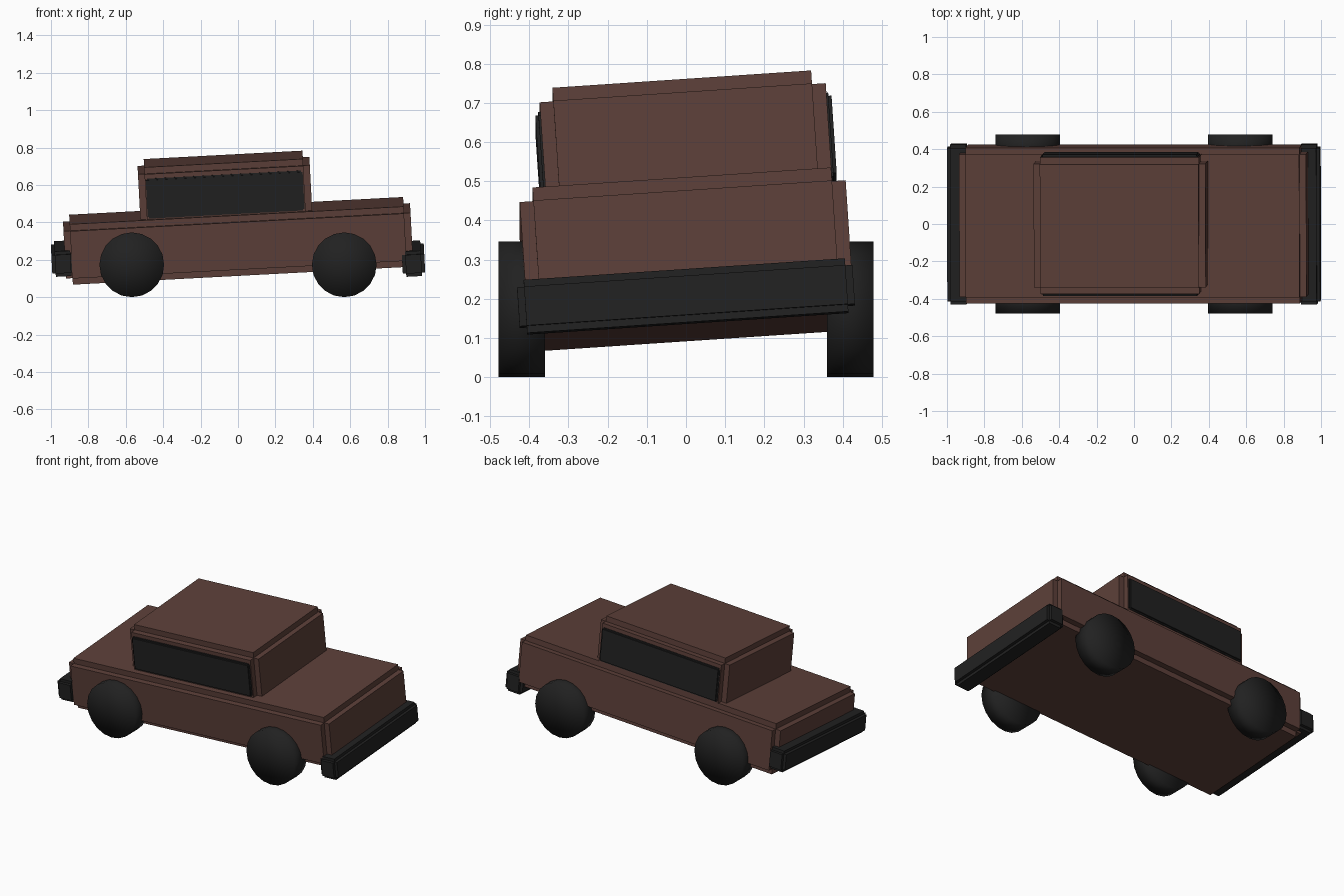
import bpy
import bmesh
import math
from mathutils import Matrix, Vector

cube = bpy.data.objects.get("Cube")
if cube:
    bpy.data.objects.remove(cube, do_unlink=True)

# Slight roll and pitch shared by every boxy part
TILT = (0.067, -0.053, 0)


def make_material(name, colour):
    mat = bpy.data.materials.new(name)
    mat.use_nodes = True
    mat.diffuse_color = (*colour, 1)
    mat.node_tree.nodes["Principled BSDF"].inputs["Base Color"].default_value = (*colour, 1)
    return mat


brown = make_material("brown_paint", (0.109, 0.051, 0.041))
black = make_material("black_rubber", (0.0152, 0.0152, 0.0152))


def finish(name, bm, mat, location, rotation):
    mesh = bpy.data.meshes.new(name)
    bm.to_mesh(mesh)
    bm.free()
    mesh.materials.append(mat)
    obj = bpy.data.objects.new(name, mesh)
    obj.location = location
    obj.rotation_euler = rotation
    bpy.context.collection.objects.link(obj)
    return obj


def stepped_box(name, mat, location, half, step):
    """Box with notched edges: three slabs, each full length on one axis."""
    bm = bmesh.new()
    for axis in range(3):
        size = Vector([2 * (h if i == axis else h - step) for i, h in enumerate(half)])
        bmesh.ops.create_cube(bm, size=1, matrix=Matrix.Diagonal(size).to_4x4())
    return finish(name, bm, mat, location, TILT)


def wheel(name, x, y):
    bm = bmesh.new()
    bmesh.ops.create_cone(bm, cap_ends=True, cap_tris=True, segments=20,
                          radius1=0.173, radius2=0.173, depth=0.119,
                          matrix=Matrix.Rotation(math.pi / 2, 4, "X"))
    for face in bm.faces:
        face.smooth = True
    return finish(name, bm, black, (x, y, 0.173), (0, 0, 0))


# Body, cabin and the side windows that poke through the cabin
stepped_box("body", brown, (0, 0, 0.301), (0.929, 0.417, 0.162), 0.035)
stepped_box("cabin", brown, (-0.07, 0, 0.577), (0.46, 0.366, 0.162), 0.035)
stepped_box("side_windows", black, (-0.07, 0, 0.573), (0.42, 0.379, 0.107), 0.008)

# Bumpers at both ends
for side, sign in (("left", 1), ("right", -1)):
    stepped_box(side + "_bumper", black, (sign * 0.937, 0, 0.206),
                (0.06, 0.429, 0.068), 0.018)

# Wheels
for side, sx in (("left", 1), ("right", -1)):
    for end, sy in (("front", -1), ("back", 1)):
        wheel(f"{end}_{side}_wheel", sx * 0.568, sy * 0.419)
